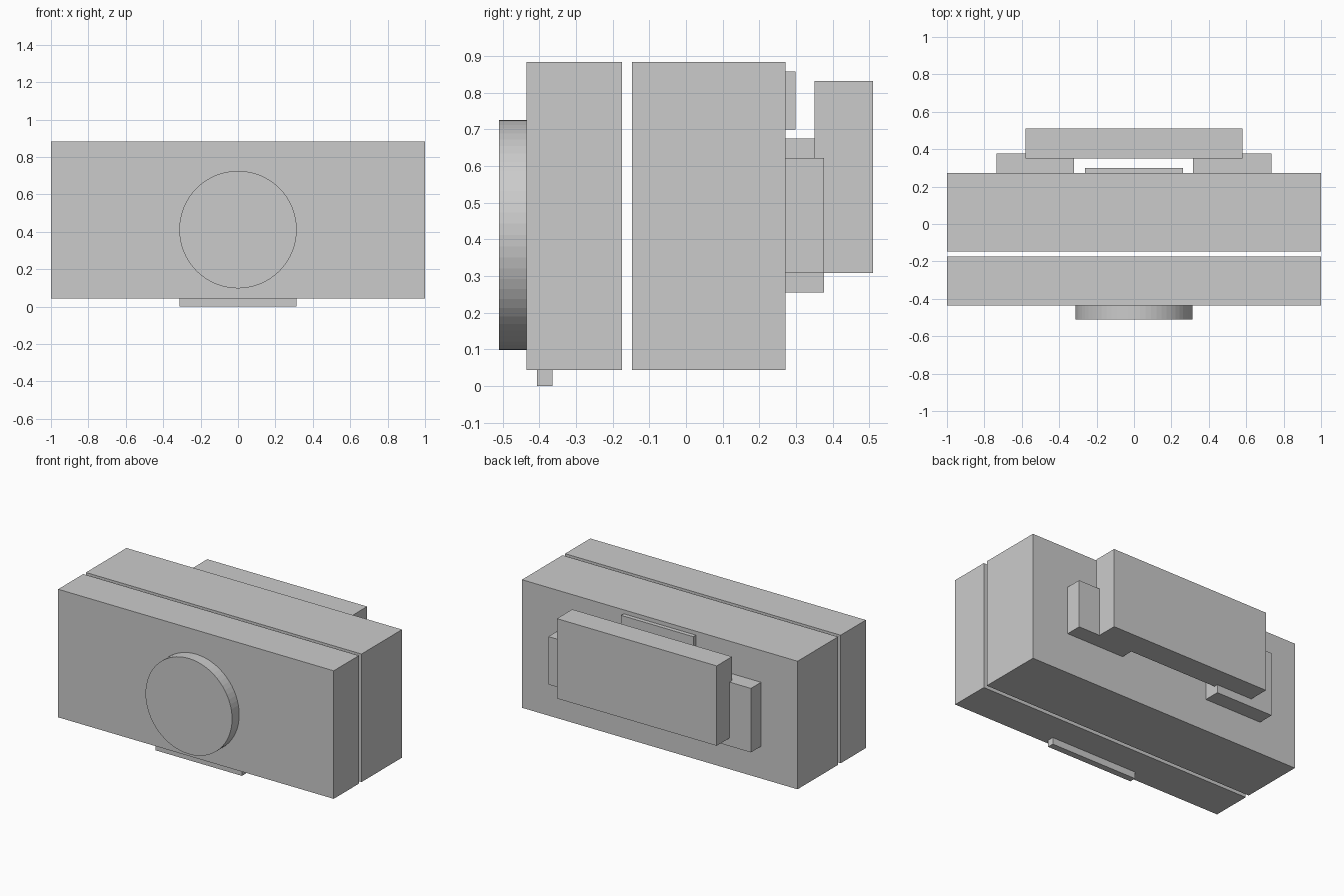
import bpy
import math

if "Cube" in bpy.data.objects:
    bpy.data.objects.remove(bpy.data.objects["Cube"])


def box(name, x, y, z):
    """Box from (min, max) ranges on each axis."""
    bpy.ops.mesh.primitive_cube_add(size=1, location=[(a + b) / 2 for a, b in (x, y, z)])
    ob = bpy.context.object
    ob.name = name
    ob.scale = [b - a for a, b in (x, y, z)]
    bpy.ops.object.transform_apply(location=False, rotation=False, scale=True)
    return ob


# Two body slabs separated by a narrow gap
box("front_body", (-1, 1), (-0.436, -0.175), (0.044, 0.884))
box("rear_body", (-1, 1), (-0.148, 0.272), (0.044, 0.884))

# Round front disc
bpy.ops.mesh.primitive_cylinder_add(vertices=64, radius=0.314, depth=0.074,
                                    location=(0, -0.473, 0.412),
                                    rotation=(math.pi / 2, 0, 0))
bpy.context.object.name = "front_disc"

# Thin tab under the front slab
box("bottom_tab", (-0.314, 0.314), (-0.407, -0.365), (0, 0.044))

# Back strip, two side blocks of different heights, and the plate they carry
box("back_strip", (-0.262, 0.262), (0.272, 0.299), (0.70, 0.858))
box("right_block", (0.315, 0.735), (0.272, 0.377), (0.308, 0.622))
box("left_block", (-0.735, -0.32), (0.272, 0.377), (0.255, 0.675))
box("back_plate", (-0.58, 0.58), (0.351, 0.51), (0.308, 0.832))
